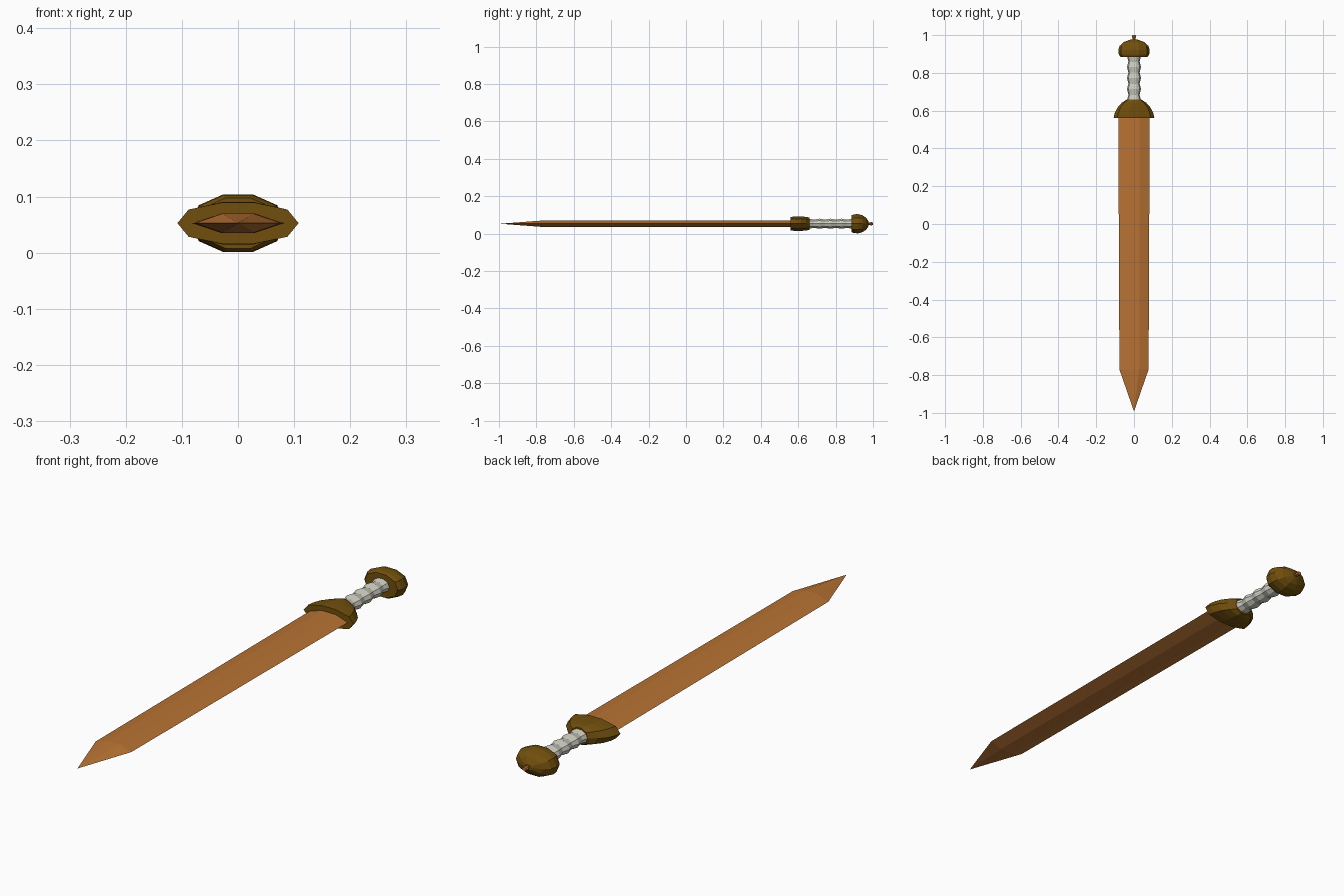
import bpy, bmesh, math

if "Cube" in bpy.data.objects:
    bpy.data.objects.remove(bpy.data.objects["Cube"])

ZC = 0.0525  # height of the sword's long axis


def material(name, rgb):
    m = bpy.data.materials.new(name)
    m.diffuse_color = (*rgb, 1)
    m.use_nodes = True
    m.node_tree.nodes["Principled BSDF"].inputs["Base Color"].default_value = m.diffuse_color
    return m


copper = material("copper", (0.479, 0.171, 0.033))
brown = material("dark_brass", (0.165, 0.078, 0.004))
bone = material("bone_white", (0.62, 0.62, 0.54))


def loft(name, section, rings, mat):
    """Skin a cross-section (x, z) along y; rings are (y, x scale, z scale)."""
    bm = bmesh.new()
    loops = [[bm.verts.new((x * sx, y, ZC + z * sz)) for x, z in section]
             for y, sx, sz in rings]
    n = len(section)
    for a, b in zip(loops, loops[1:]):
        for i in range(n):
            j = (i + 1) % n
            bm.faces.new((a[i], a[j], b[j], b[i]))
    bm.faces.new(loops[0])
    bm.faces.new(loops[-1])
    bmesh.ops.remove_doubles(bm, verts=bm.verts, dist=1e-5)
    bmesh.ops.recalc_face_normals(bm, faces=bm.faces)
    me = bpy.data.meshes.new(name)
    bm.to_mesh(me)
    bm.free()
    me.materials.append(mat)
    ob = bpy.data.objects.new(name, me)
    bpy.context.collection.objects.link(ob)
    return ob


def mirrored(quarter):
    """Full outline from the +x, +z quarter, whose first point lies on the x axis."""
    top = quarter + [(-x, z) for x, z in reversed(quarter)]
    return top + [(x, -z) for x, z in reversed(top) if z > 0]


def round_section(n):
    return [(math.cos(2 * math.pi * i / n), math.sin(2 * math.pi * i / n))
            for i in range(n)]


# Blade: flattened hexagon drawn to a point
loft("blade", mirrored([(0.083, 0), (0.03, 0.0175)]),
     [(-0.99, 0.01, 0.02), (-0.77, 0.93, 0.97), (0.0, 0.97, 1), (0.59, 1, 1)], copper)

# Guard: half dome seen from above, nearly constant thickness
loft("guard", mirrored([(0.108, 0), (0.088, 0.025), (0.028, 0.038)]),
     [(0.56, 1, 0.97), (0.585, 0.95, 1), (0.615, 0.82, 1),
      (0.642, 0.6, 0.97), (0.66, 0.34, 0.85)], brown)

# Grip: finger swells between narrow grooves
rings = []
for k in range(17):
    s = 0.9 + 0.1 * math.cos(2 * math.pi * k / 4)
    rings.append((0.655 + 0.235 * k / 16, 0.037 * s, 0.0285 * s))
loft("grip", round_section(10), rings, bone)

# Pommel: flattened faceted bulb
loft("pommel", mirrored([(0.083, 0), (0.07, 0.032), (0.026, 0.0515)]),
     [(0.885, 0.86, 0.87), (0.897, 0.97, 0.97), (0.92, 1, 1), (0.943, 0.92, 0.88),
      (0.963, 0.66, 0.62), (0.977, 0.2, 0.22)], brown)

# Tang end: small peened knob
loft("tang_knob", round_section(8),
     [(0.96, 0.008, 0.007), (0.984, 0.008, 0.007), (0.989, 0.011, 0.009),
      (1.0, 0.009, 0.007)], copper)
